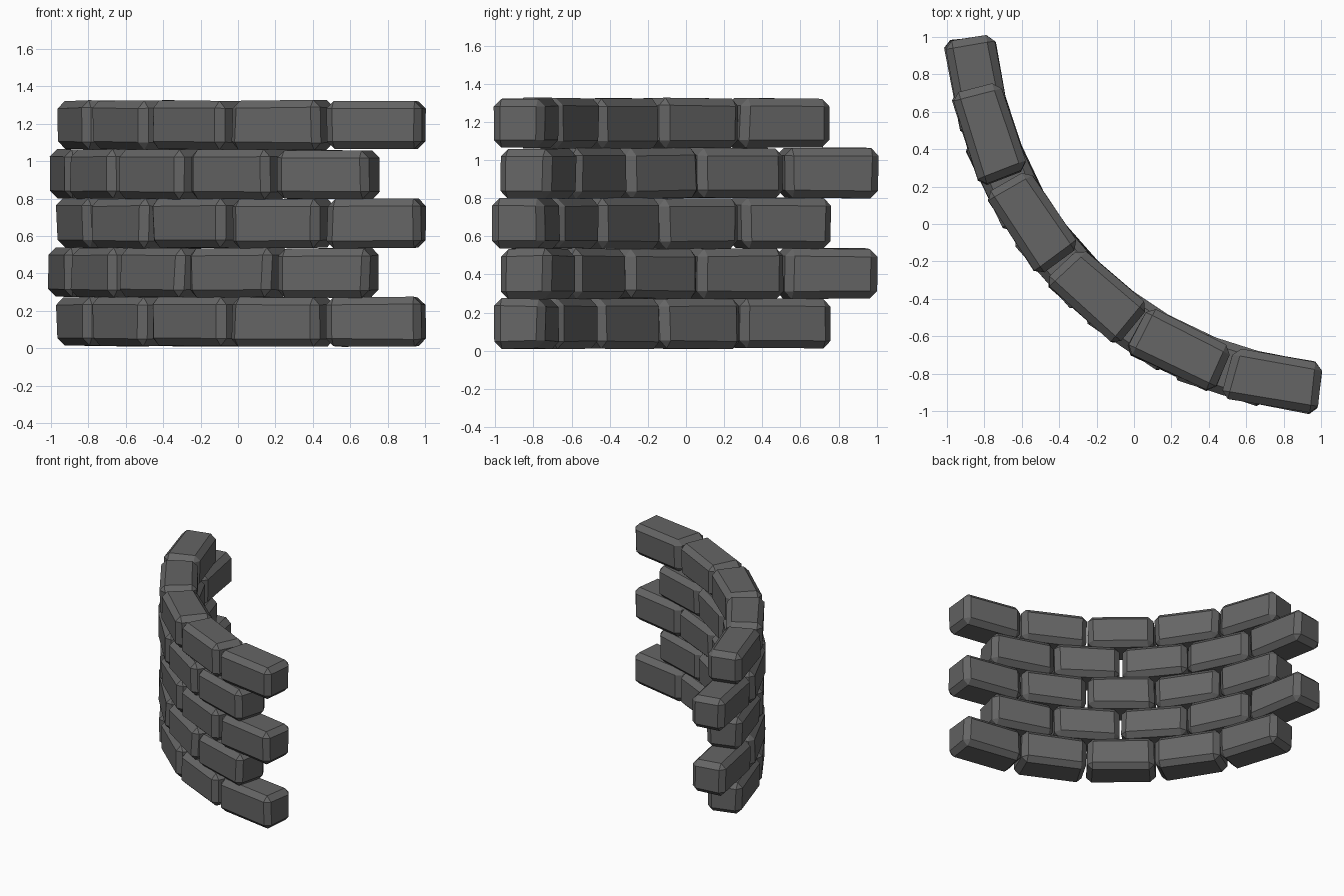
import bpy, bmesh, math, random
from mathutils import Matrix, Vector

if "Cube" in bpy.data.objects:
    bpy.data.objects.remove(bpy.data.objects["Cube"])

random.seed(7)

stone = bpy.data.materials.new("dark grey stone")
stone.diffuse_color = (0.13, 0.13, 0.13, 1)
stone.use_nodes = True
stone.node_tree.nodes["Principled BSDF"].inputs["Base Color"].default_value = stone.diffuse_color

CENTRE = (1.10, 1.10)      # centre of the curved wall
RADIUS = 1.968             # to the middle of the bricks
STEP = 15.4                # degrees between bricks
ROWS, PER_ROW, PITCH = 5, 5, 0.263
LENGTH, DEPTH, HEIGHT = 0.505, 0.272, 0.262


def brick(name, angle, z):
    """One slightly irregular, chamfered, wedge-shaped brick."""
    bm = bmesh.new()
    bmesh.ops.create_cube(bm, size=1)
    for v in bm.verts:
        wedge = 1 - 0.06 * v.co.y          # wider on the outer (-y) side
        jitter = Vector([random.uniform(-0.008, 0.008) for _ in range(3)])
        jitter.z *= 0.6
        v.co = Vector((v.co.x * LENGTH * wedge, v.co.y * DEPTH, v.co.z * HEIGHT)) + jitter
    bmesh.ops.bevel(bm, geom=bm.edges[:], offset=0.04, segments=1,
                    affect='EDGES', profile=0.5)
    a = math.radians(angle)
    pos = Matrix.Translation((CENTRE[0] - RADIUS * math.sin(a),
                              CENTRE[1] - RADIUS * math.cos(a), z))
    bm.transform(pos @ Matrix.Rotation(-a, 4, 'Z'))
    bmesh.ops.recalc_face_normals(bm, faces=bm.faces[:])
    mesh = bpy.data.meshes.new(name)
    bm.to_mesh(mesh)
    bm.free()
    mesh.materials.append(stone)
    bpy.context.collection.objects.link(bpy.data.objects.new(name, mesh))


# Courses, alternate ones shifted half a brick along the arc
start = (90 - 4.5 * STEP) / 2
for r in range(ROWS):
    for i in range(PER_ROW):
        brick(f"brick_row{r + 1}_{i + 1}",
              start + STEP * (i + 0.5 * (r % 2)),
              0.142 + PITCH * r)
